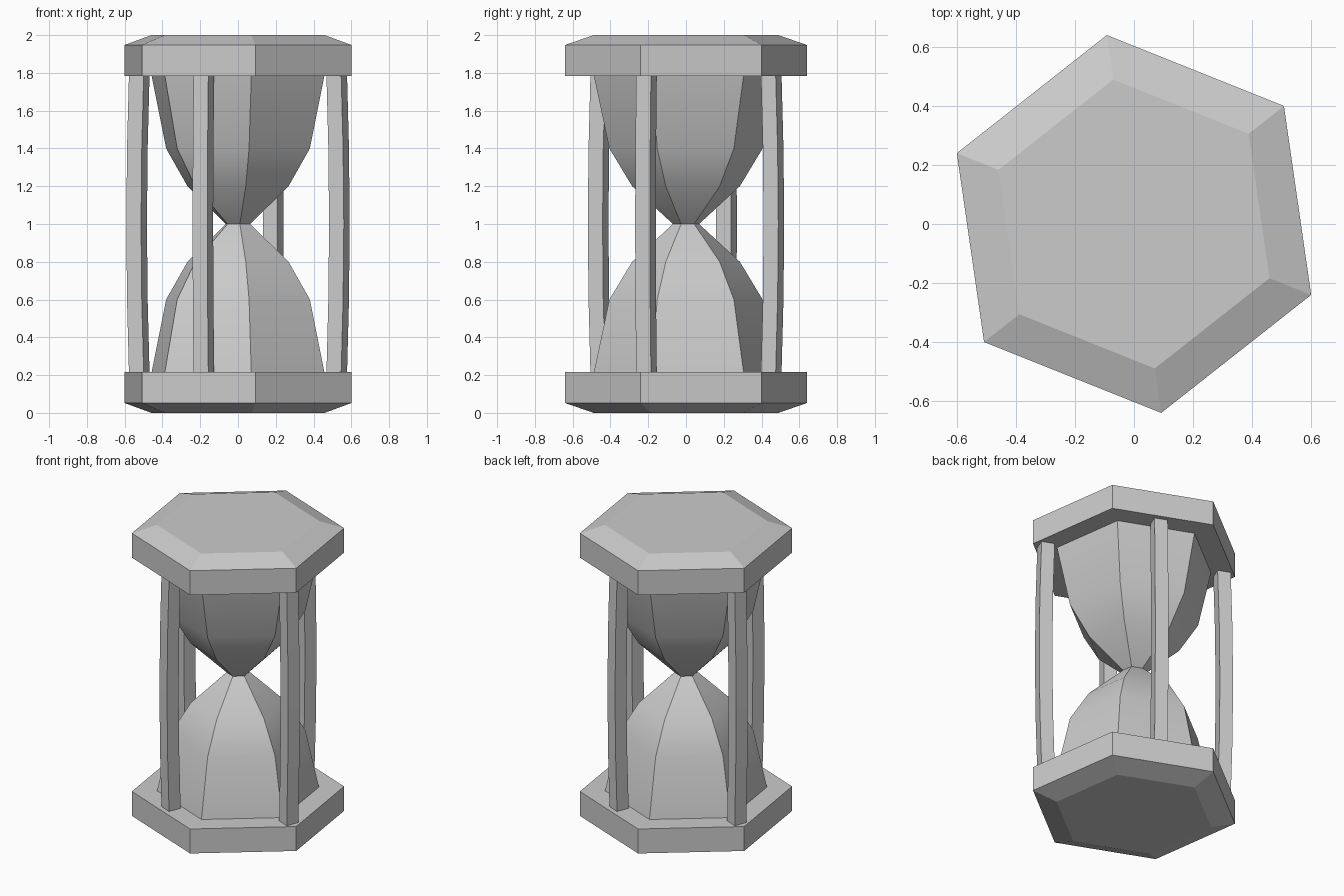
import bpy, math

if "Cube" in bpy.data.objects:
    bpy.data.objects.remove(bpy.data.objects["Cube"])

TURN = math.radians(-21.8)  # whole model is turned about z


def make(name, verts, faces):
    mesh = bpy.data.meshes.new(name)
    mesh.from_pydata(verts, [], faces)
    mesh.validate()
    obj = bpy.data.objects.new(name, mesh)
    bpy.context.collection.objects.link(obj)
    return obj


def loft(name, rings):
    # closed skin through rings of equal size, ordered bottom to top
    n = len(rings[0])
    verts = [v for ring in rings for v in ring]
    faces = [tuple(reversed(range(n))), tuple(range(len(verts) - n, len(verts)))]
    for i in range(len(rings) - 1):
        for j in range(n):
            k = (j + 1) % n
            faces.append((i * n + j, i * n + k, (i + 1) * n + k, (i + 1) * n + j))
    return make(name, verts, faces)


def hexagon(r, z):
    return [(r * math.cos(TURN + i * math.pi / 3), r * math.sin(TURN + i * math.pi / 3), z)
            for i in range(6)]


# Bevelled hexagonal end plates
plate = [(0.494, 0.0), (0.646, 0.052), (0.646, 0.216)]
loft("bottom_plate", [hexagon(r, z) for r, z in plate])
loft("top_plate", [hexagon(r, 2 - z) for r, z in reversed(plate)])

# Glass: two six-sided bulbs meeting at a narrow neck
half = [(0.494, 0.21), (0.41, 0.6), (0.288, 0.8)]
profile = half + [(0.07, 1.0)] + [(r, 2 - z) for r, z in reversed(half)]
glass = loft("glass_bulbs", [hexagon(r, z) for r, z in profile])
bpy.context.view_layer.objects.active = glass
glass.select_set(True)
bpy.ops.object.shade_smooth_by_angle(angle=math.radians(30))

# Four square posts, bowed slightly outward
bow = [(0.21, 0.0), (0.6, 0.011), (1.0, 0.015), (1.4, 0.011), (1.79, 0.0)]
h = 0.042
for i in range(4):
    a = TURN + i * math.pi / 2
    c, s = math.cos(a), math.sin(a)
    base = 0.563 if i % 2 == 0 else 0.486
    rings = []
    for z, out in bow:
        r = base + out
        corners = [(r - h, -h), (r + h, -h), (r + h, h), (r - h, h)]
        rings.append([(u * c - v * s, u * s + v * c, z) for u, v in corners])
    loft(f"post_{i + 1}", rings)
